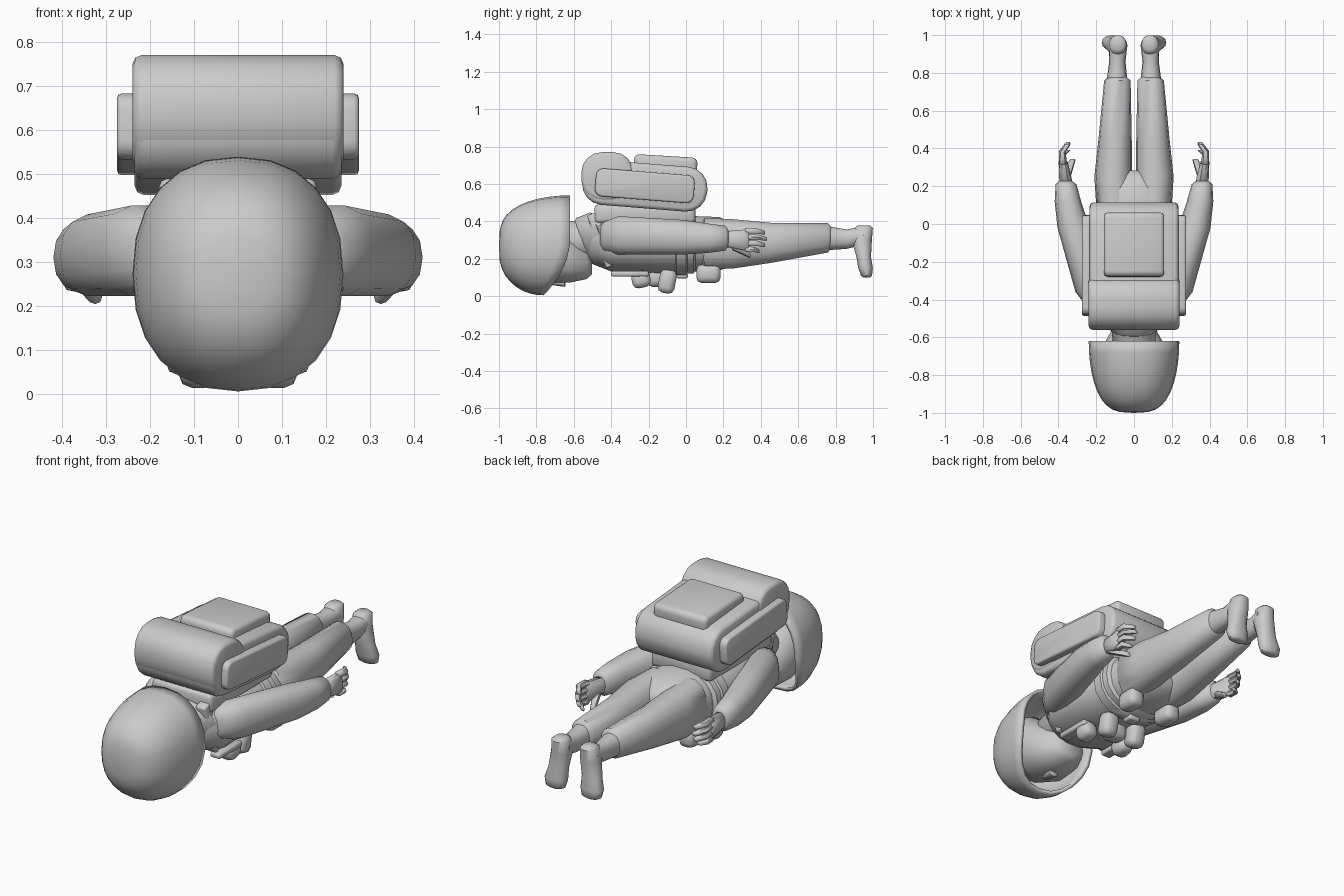
import bpy, bmesh
from math import cos, sin, pi, radians
from mathutils import Vector, Matrix

old_cube = bpy.data.objects.get("Cube")
if old_cube:
    bpy.data.objects.remove(old_cube)

grey = bpy.data.materials.new("plain grey")
grey.use_nodes = True
grey.diffuse_color = (.6, .6, .6, 1)
shader = grey.node_tree.nodes["Principled BSDF"]
shader.inputs["Base Color"].default_value = grey.diffuse_color


def finish(name, bm, angle=50):
    """Turn the working mesh into a named, shaded object."""
    bmesh.ops.remove_doubles(bm, verts=bm.verts, dist=.0001)
    bmesh.ops.recalc_face_normals(bm, faces=bm.faces)
    mesh = bpy.data.meshes.new(name)
    bm.to_mesh(mesh)
    bm.free()
    mesh.materials.append(grey)
    part = bpy.data.objects.new(name, mesh)
    bpy.context.collection.objects.link(part)
    bpy.ops.object.select_all(action='DESELECT')
    part.select_set(True)
    bpy.context.view_layer.objects.active = part
    bpy.ops.object.shade_smooth_by_angle(angle=radians(angle))
    return part


def signed_power(value, exponent):
    return abs(value) ** exponent * (1 if value >= 0 else -1)


def skin(name, rings, sides, level=False, shear=None, closed=True):
    """Join squarish oval rings, each a centre with half width and half depth."""
    bm = bmesh.new()
    loops = []
    for centre, width, depth in rings:
        loop = []
        for k in range(sides):
            angle = 2 * pi * k / sides
            across = width * signed_power(cos(angle), .88)
            other = depth * signed_power(sin(angle), .88)
            offset = (across, other, 0) if level else (across, 0, other)
            point = Vector(centre) + Vector(offset)
            if shear:
                point.y += shear(point)
            loop.append(bm.verts.new(point))
        loops.append(loop)
    for first, second in zip(loops, loops[1:]):
        for k in range(sides):
            bm.faces.new((first[k], first[k - 1], second[k - 1], second[k]))
    if closed:
        bm.faces.new(loops[0])
        bm.faces.new(loops[-1])
    return finish(name, bm)


def limb(name, *stations, sides=14, side=1, level=False, shear=None):
    """Tapered form through stations of x, y, z, half width, half depth."""
    rings = [(Vector((x * side, y, z)), w, d) for x, y, z, w, d in stations]

    def tip(end, neighbour):
        centre, width, depth = end
        outward = (centre - neighbour[0]).normalized()
        return centre + outward * min(width, depth) * .3, width * .65, depth * .65

    rings = [tip(rings[0], rings[1])] + rings + [tip(rings[-1], rings[-2])]
    return skin(name, rings, sides, level, shear)


def block(name, centre, size, soft=.02, rounding=0, tilt=0):
    """Soft box; rounding also curves its side outline."""
    bm = bmesh.new()
    bmesh.ops.create_cube(bm, size=1)
    bmesh.ops.scale(bm, vec=size, verts=bm.verts)
    if rounding:
        crosswise = [e for e in bm.edges if abs(e.verts[0].co.x - e.verts[1].co.x) > .01]
        bmesh.ops.bevel(bm, geom=crosswise, offset=rounding, segments=4,
                        profile=.5, affect='EDGES')
        caps = [f for f in bm.faces if abs(f.normal.x) > .9]
        edges = list({e for f in caps for e in f.edges})
    else:
        edges = bm.edges[:]
    bmesh.ops.bevel(bm, geom=edges, offset=soft, segments=2, profile=.5, affect='EDGES')
    bmesh.ops.rotate(bm, matrix=Matrix.Rotation(tilt, 3, 'X'), verts=bm.verts)
    bmesh.ops.translate(bm, vec=centre, verts=bm.verts)
    return finish(name, bm, 60)


# Helmet: open dome, its rim cut back toward the brow
def dome_ring(turn):
    spread = max(sin(turn), 0) ** .62
    return (0, -.62 - .38 * cos(turn), .272), .24 * spread, .267 * spread


def brow_cut(point):
    forward = max(0, point.y + 1) / .4
    return -1.7 * forward * max(0, .3 - point.z) ** 2


steps = 10
helmet = skin("helmet", [dome_ring(pi / 2 * i / steps) for i in range(steps + 1)],
              sides=24, shear=brow_cut, closed=False)
shell = helmet.modifiers.new("shell", 'SOLIDIFY')
shell.thickness = .02
shell.offset = -1

# Head narrowing to the chin, nose and neck
limb("head", (0, -.85, .27, .15, .16), (0, -.74, .25, .18, .18),
     (0, -.62, .2, .15, .13), (0, -.53, .18, .1, .09))
limb("nose", (0, -.72, .08, .02, .02), (0, -.65, .07, .03, .02), sides=8)
limb("neck", (0, -.65, .3, .11, .1), (0, -.45, .31, .13, .11))


# Jacket, collar, belt and trouser seat
def collar_lean(point):
    return .4 * (.3 - point.z)


limb("jacket", (0, -.5, .3, .17, .13), (0, -.4, .29, .25, .16),
     (0, -.1, .28, .22, .16), (0, .04, .28, .22, .16), sides=18)
limb("collar", (0, -.54, .3, .14, .12), (0, -.45, .3, .2, .15),
     sides=18, shear=collar_lean)
limb("belt", (0, -.05, .28, .23, .17), (0, 0, .28, .23, .17), sides=18)
limb("trouser_seat", (0, .05, .28, .2, .15), (0, .18, .28, .2, .145),
     (0, .25, .28, .15, .11), sides=18)

# Backpack with a roll in front and a pocket on top
block("backpack_body", centre=(0, -.22, .59), size=(.47, .67, .24), rounding=.11, tilt=-.08)
block("backpack_roll", centre=(0, -.42, .64), size=(.48, .28, .26), rounding=.11)
block("backpack_pocket", centre=(0, -.11, .7), size=(.32, .34, .1), rounding=.03, tilt=-.06)
block("backpack_padding", centre=(0, -.22, .44), size=(.36, .54, .1))

# Middle pouch and buckle
block("centre_pouch", centre=(0, -.16, .1), size=(.11, .1, .1), soft=.03)
block("buckle", centre=(0, -.02, .11), size=(.07, .06, .03), soft=.01)

for side, label in ((1, "left_"), (-1, "right_")):
    # Backpack side pocket and shoulder straps
    block(label + "side_pocket", centre=(side * .24, -.22, .59), size=(.07, .53, .15),
          rounding=.04, soft=.01, tilt=-.08)
    block(label + "shoulder_strap", centre=(side * .14, -.45, .3), size=(.06, .06, .3),
          soft=.01, tilt=.35)
    block(label + "chest_strap", centre=(side * .14, -.3, .12), size=(.06, .2, .03), soft=.01)

    # Pouches on the front
    block(label + "chest_pouch", centre=(side * .12, -.24, .09), size=(.09, .1, .09),
          soft=.03, tilt=.2)
    block(label + "belt_pouch", centre=(side * .09, -.1, .08), size=(.09, .09, .13),
          soft=.03, tilt=-.2)
    block(label + "hip_pouch", centre=(side * .12, .12, .12), size=(.09, .13, .1), soft=.03)

    # Sleeve, bent at the elbow, ending in a cuff
    limb(label + "sleeve", (.18, -.44, .32, .07, .08), (.22, -.36, .325, .09, .105),
         (.32, -.02, .315, .085, .095), (.35, .12, .31, .07, .08),
         (.36, .21, .31, .055, .068), side=side)

    # Hand: palm, fingers fanned in height, thumb below
    limb(label + "palm", (.36, .22, .305, .035, .045), (.375, .33, .3, .024, .06),
         sides=10, side=side)
    for finger, length in enumerate((.07, .1, .11, .1)):
        height = .25 + .033 * finger
        knuckle, bend = .32, .33 + length / 2
        limb(label + "finger_" + str(finger), (.375, knuckle, height, .02, .017),
             (.38, bend, height, .018, .016),
             (.35, knuckle + length, height - .01, .014, .012), sides=6, side=side)
    limb(label + "thumb", (.36, .25, .27, .025, .025), (.325, .34, .22, .016, .016),
         sides=8, side=side)

    # Trouser leg, gathered above the ankle
    limb(label + "trouser_leg", (.1, .1, .28, .1, .14), (.11, .25, .28, .1, .135),
         (.1, .45, .285, .088, .11), (.088, .76, .312, .07, .08), side=side)

    # Boot with a narrow ankle and toes pointing down
    limb(label + "boot_shaft", (.09, .76, .31, .055, .065), (.088, .86, .305, .043, .053),
         (.085, .95, .325, .05, .05), side=side)
    limb(label + "boot_foot", (.085, .95, .365, .045, .05), (.087, .94, .3, .052, .055),
         (.1, .95, .21, .053, .04), (.108, .96, .15, .063, .04),
         (.108, .965, .11, .055, .03), side=side, level=True)
